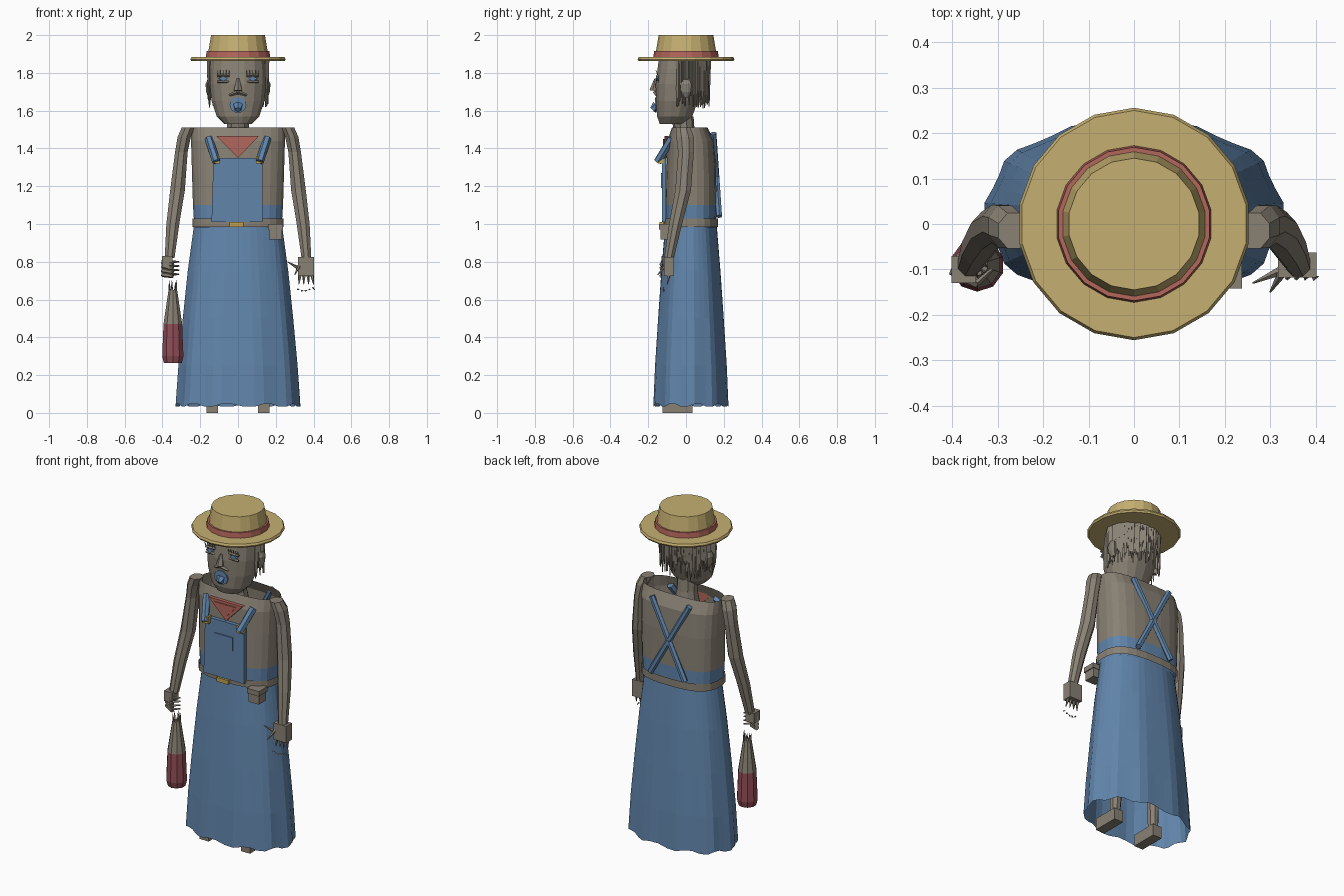
import bpy, bmesh, math, random
from mathutils import Vector, Matrix

random.seed(4)
if "Cube" in bpy.data.objects:
    bpy.data.objects.remove(bpy.data.objects["Cube"])


def material(name, *rgb):
    m = bpy.data.materials.new(name)
    m.use_nodes = True
    m.diffuse_color = (*rgb, 1)
    m.node_tree.nodes["Principled BSDF"].inputs["Base Color"].default_value = (*rgb, 1)
    return m


GREY = material("weathered grey", .25, .22, .175)
BLUE = material("denim blue", .12, .235, .41)
STRAW = material("straw", .56, .43, .165)
RED = material("faded red", .45, .135, .105)
WINE = material("bottle red", .28, .075, .095)
GOLD = material("brass", .56, .37, .08)


def finish(name, bm, *mats):
    bmesh.ops.recalc_face_normals(bm, faces=bm.faces)
    mesh = bpy.data.meshes.new(name)
    bm.to_mesh(mesh)
    bm.free()
    for m in mats:
        mesh.materials.append(m)
    ob = bpy.data.objects.new(name, mesh)
    bpy.context.collection.objects.link(ob)
    return ob


def loft(name, rings, mat, n=12, e=2, caps=True, fold=0, folds=10):
    """Skin horizontal rings (x, y, z, rx, ry); e squares the section, fold pleats it."""
    bm = bmesh.new()
    loops = []
    for i, (x, y, z, rx, ry) in enumerate(rings):
        loop = []
        for k in range(n):
            a = math.tau * (k + .5) / n
            c, s = math.cos(a), math.sin(a)
            g = 1 + fold * math.cos(folds * a) * (1 - i / len(rings))
            px = math.copysign(abs(c) ** (2 / e), c) * rx * g
            py = math.copysign(abs(s) ** (2 / e), s) * ry * g
            pz = z + (fold * .4 * math.sin(folds * a) if i == 0 else 0)
            loop.append(bm.verts.new((x + px, y + py, pz)))
        loops.append(loop)
    for lo, hi in zip(loops, loops[1:]):
        for k in range(n):
            j = (k + 1) % n
            bm.faces.new((lo[k], lo[j], hi[j], hi[k]))
    if caps:
        bm.faces.new(loops[0])
        bm.faces.new(loops[-1])
    return finish(name, bm, mat)


def box(name, centre, size, mat):
    bm = bmesh.new()
    bmesh.ops.create_cube(bm, size=1, matrix=Matrix.Translation(centre) @ Matrix.Diagonal((*size, 1)))
    return finish(name, bm, mat)


def bars(name, segs, mat, sides=4):
    """Tapered rods, each from p to q with end radii r0 and r1."""
    bm = bmesh.new()
    for p, q, r0, r1 in segs:
        p, q = Vector(p), Vector(q)
        turn = (q - p).to_track_quat('Z', 'Y').to_matrix().to_4x4()
        bmesh.ops.create_cone(bm, cap_ends=True, segments=sides, radius1=r0, radius2=r1,
                              depth=(q - p).length, matrix=Matrix.Translation((p + q) / 2) @ turn)
    return finish(name, bm, mat)


def plate(name, outline, y, thick, mat):
    """Flat panel facing the front, from an (x, z) outline."""
    bm = bmesh.new()
    f = bm.faces.new([bm.verts.new((x, y, z)) for x, z in outline])
    out = bmesh.ops.extrude_face_region(bm, geom=[f])
    bmesh.ops.translate(bm, vec=(0, -thick, 0),
                        verts=[v for v in out["geom"] if isinstance(v, bmesh.types.BMVert)])
    return finish(name, bm, mat)


def paint(ob, mat, rule):
    ob.data.materials.append(mat)
    for f in ob.data.polygons:
        if rule(f.center):
            f.material_index = 1


# Skirt, torso and belt
loft("skirt", [(0, .026, .04, .325, .2), (0, .026, .25, .312, .192), (0, .026, .5, .29, .176),
               (0, .026, .75, .265, .158), (0, .026, 1, .232, .137)],
     BLUE, n=40, e=2.2, caps=False, fold=.025)
torso = loft("torso", [(0, .025, .98, .232, .135), (0, .025, 1.1, .24, .137), (0, .027, 1.3, .246, .133),
                       (0, .025, 1.44, .25, .125), (0, .02, 1.51, .25, .095)],
             GREY, n=24, e=2.8, caps=False)
paint(torso, BLUE, lambda c: c.z < 1.1)
loft("belt", [(0, .025, .985, .243, .146), (0, .025, 1.03, .243, .146)], GREY, n=24, e=2.7, caps=False)

# Bib with pocket, buckle and neckerchief
plate("bib", [(-.14, 1.01), (.13, 1.01), (.13, 1.35), (-.13, 1.35)], -.105, .022, BLUE)
plate("bib_pocket", [(-.065, 1.19), (.055, 1.19), (.055, 1.27), (-.065, 1.27)], -.127, .006, BLUE)
plate("belt_buckle", [(-.045, .985), (.03, .985), (.03, 1.01), (-.045, 1.01)], -.12, .02, GOLD)
plate("neckerchief", [(-.115, 1.465), (0, 1.35), (.11, 1.465)], -.095, .02, RED)
plate("neckerchief_fold", [(-.075, 1.45), (0, 1.375), (.07, 1.45)], -.115, .006, RED)

# Straps and their brass clips
for s, side in ((-1, "right"), (1, "left")):
    bars("front_strap_" + side, [((s * .115, -.15, 1.33), (s * .155, -.075, 1.455), .022, .022)], BLUE, 6)
    bars("back_strap_" + side, [((s * .125, .145, 1.48), (s * -.115, .175, 1.04), .017, .017)], BLUE, 6)
    box("strap_clip_" + side, (s * .115, -.134, 1.34), (.042, .03, .042), GOLD)

# Belt pouch
box("pouch", (.198, -.1, .955), (.07, .07, .075), GREY)
box("pouch_flap", (.198, -.102, .985), (.08, .08, .03), GREY)

# Neck and head
loft("neck", [(0, -.01, 1.42, .075, .07), (0, -.01, 1.5, .06, .055), (0, -.02, 1.57, .06, .06)], GREY, n=10)
loft("head", [(0, -.07, 1.53, .075, .07), (0, -.06, 1.57, .115, .095), (0, -.048, 1.65, .142, .112),
              (0, -.035, 1.74, .152, .128), (0, -.025, 1.82, .152, .128), (0, -.02, 1.88, .145, .125)],
     GREY, n=16, e=2.2)
bars("nose", [((0, -.16, 1.77), (0, -.17, 1.705), .007, .024)], GREY, 5)
bars("moustache", [((s * .004, -.165, 1.697), (s * .045, -.158, 1.682), .011, .006) for s in (-1, 1)], GREY)
plate("mouth", [(.045 * math.cos(a), 1.63 + .042 * math.sin(a))
                for a in (math.tau * k / 10 for k in range(10))], -.155, .009, BLUE)
bars("tongue", [((0, -.155, 1.625), (0, -.178, 1.605), .028, .016)], BLUE, 6)
for s, side in ((-1, "right"), (1, "left")):
    loft("ear_" + side, [(s * .148, 0, 1.67, .01, .015), (s * .156, 0, 1.7, .014, .028),
                         (s * .158, 0, 1.74, .015, .032), (s * .152, 0, 1.765, .01, .018)], GREY, n=8)
    x = s * .078
    plate("eye_" + side, [(x - .026, 1.77), (x, 1.757), (x + .026, 1.77), (x, 1.783)], -.146, .012, BLUE)
    bars("eyelids_" + side, [((x - .032, -.15, 1.785), (x + .032, -.15, 1.785), .008, .008),
                             ((x - .03, -.15, 1.753), (x + .03, -.15, 1.753), .007, .007)], GREY)
    bars("lashes_" + side, [((x + d, -.15, 1.79), (x + d * 1.1, -.16, 1.815), .004, .001)
                            for d in (-.03, -.015, 0, .015, .03)], GREY, 3)

# Hair hanging in thin locks round the back
locks = []
for k in range(70):
    a = math.radians(-12 + 204 * k / 69)
    r = random.uniform(.98, 1.05)
    x, y = .153 * r * math.cos(a), -.018 + .135 * r * math.sin(a)
    locks.append(((x * .97, y, 1.87), (x, y, random.uniform(1.61, 1.72)), .011, .003))
bars("hair", locks, GREY, 4)

# Straw hat
loft("hat_brim", [(0, 0, 1.862, .25, .25), (0, 0, 1.872, .256, .256), (0, 0, 1.884, .25, .25)], STRAW, n=18)
loft("hat_crown", [(0, 0, 1.88, .165, .165), (0, 0, 2, .145, .145)], STRAW, n=18)
loft("hat_band", [(0, 0, 1.882, .173, .173), (0, 0, 1.915, .169, .169)], RED, n=18)

# Arms, legs and shoes
for s, side in ((-1, "right"), (1, "left")):
    loft("arm_" + side, [(s * .362, -.09, .82, .028, .028), (s * .345, -.055, 1, .037, .037),
                         (s * .32, -.015, 1.18, .042, .045), (s * .3, .0, 1.38, .036, .045),
                         (s * .285, -.005, 1.46, .038, .05), (s * .265, -.015, 1.51, .036, .042)], GREY, n=8)
    loft("leg_" + side, [(s * .135, -.0, .05, .028, .03), (s * .125, .01, .4, .04, .04),
                         (s * .11, .02, .95, .06, .06)], GREY, n=8)
    box("shoe_" + side, (s * .137, -.045, .035), (.06, .16, .07), GREY)

# Open left hand with pointed fingers and loose nail tips
box("left_palm", (.36, -.09, .775), (.085, .055, .1), GREY)
claws = [((.328 + .021 * k, -.09, .735), (.322 + .026 * k, -.1, .68), .011, .002) for k in range(4)]
claws += [((.33, -.1, .76), (.262, -.13, .8), .012, .002), ((.325, -.11, .78), (.3, -.15, .73), .01, .002)]
bars("left_fingers", claws, GREY, 5)
bars("left_nails", [((.315 + .02 * k, -.12, .655 - .012 * math.sin(k)),
                     (.327 + .02 * k, -.115, .65), .006, .001) for k in range(5)], GREY, 3)

# Closed right hand
box("right_palm", (-.375, -.1, .8), (.055, .06, .06), GREY)
bars("right_fingers", [((-.4, -.1, .8 - .022 * k), (-.345, -.13, .785 - .02 * k), .015, .012)
                       for k in range(4)], GREY, 6)
bars("right_fingertips", [((-.345, -.13, .8 - .022 * k), (-.312, -.1, .8 - .022 * k), .007, .004)
                          for k in range(4)], GREY, 4)

# Bottle with a broken neck
bottle = loft("bottle", [(-.345, -.09, .265, .05, .05), (-.345, -.09, .3, .059, .059),
                         (-.345, -.09, .47, .052, .052), (-.345, -.09, .65, .024, .024)], GREY, n=10)
paint(bottle, WINE, lambda c: c.z < .47)
bars("bottle_shards", [((-.345 + .018 * math.cos(a), -.09 + .018 * math.sin(a), .64),
                        (-.345 + .022 * math.cos(a), -.09 + .022 * math.sin(a), random.uniform(.67, .71)),
                        .009, .001) for a in (math.tau * k / 7 for k in range(7))], GREY, 3)
